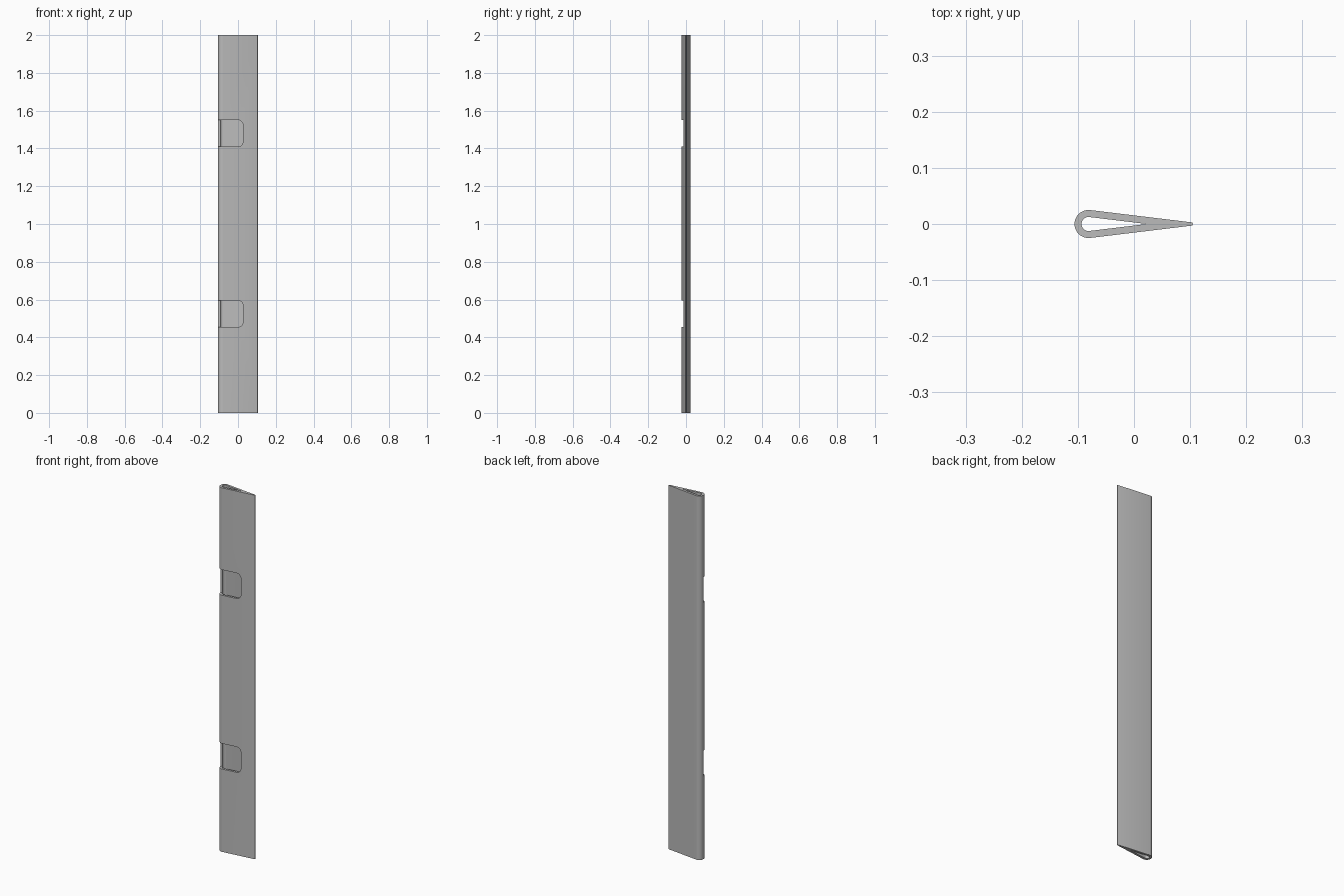
import bpy, bmesh, math
from mathutils import Vector

cube = bpy.data.objects.get("Cube")
if cube:
    bpy.data.objects.remove(cube)

HEIGHT = 2.0
NOSE_X, TAIL_X = -0.081, 0.105

grey = bpy.data.materials.new("plain grey")
grey.use_nodes = True
grey.diffuse_color = (0.5, 0.5, 0.5, 1)
grey.node_tree.nodes["Principled BSDF"].inputs["Base Color"].default_value = (0.5, 0.5, 0.5, 1)


def arc(cx, cy, radius, start, end, steps):
    angles = [math.radians(start + (end - start) * i / steps) for i in range(steps + 1)]
    return [(cx + radius * math.cos(a), cy + radius * math.sin(a)) for a in angles]


def finish(bm, name):
    bmesh.ops.recalc_face_normals(bm, faces=bm.faces)
    mesh = bpy.data.meshes.new(name)
    bm.to_mesh(mesh)
    bm.free()
    mesh.materials.append(grey)
    obj = bpy.data.objects.new(name, mesh)
    bpy.context.collection.objects.link(obj)
    return obj


def prism(name, outline, direction):
    """Extrude a closed outline of 3D points."""
    bm = bmesh.new()
    face = bm.faces.new([bm.verts.new(p) for p in outline])
    side = bmesh.ops.extrude_face_region(bm, geom=[face])["geom"]
    moved = [v for v in side if isinstance(v, bmesh.types.BMVert)]
    bmesh.ops.translate(bm, verts=moved, vec=Vector(direction))
    return finish(bm, name)


def subtract(target, cutter):
    mod = target.modifiers.new("cut", 'BOOLEAN')
    mod.operation = 'DIFFERENCE'
    mod.solver = 'EXACT'
    mod.object = cutter
    bpy.context.view_layer.objects.active = target
    bpy.ops.object.modifier_apply(modifier=mod.name)
    bpy.data.objects.remove(cutter)


# Teardrop blade: round nose, straight flanks, small rounded tail
nose = arc(NOSE_X, 0, 0.025, 84, 276, 24)
tail = arc(TAIL_X - 0.003, 0, 0.003, -84, 84, 6)
blade = prism("hollow_blade", [(x, y, 0) for x, y in nose + tail], (0, 0, HEIGHT))

# Tapered hollow running the full length
hollow = arc(NOSE_X, 0, 0.0125, 84, 276, 20) + [(0.023, 0)]
subtract(blade, prism("hollow_cutter", [(x, y, -0.1) for x, y in hollow], (0, 0, HEIGHT + 0.2)))

# Two round-cornered notches through the front wall and half the nose
for low in (0.455, 1.41):
    high, right, r = low + 0.14, 0.026, 0.025
    outline = [(-0.15, high), (-0.15, low)]
    outline += arc(right - r, low + r, r, -90, 0, 8)
    outline += arc(right - r, high - r, r, 0, 90, 8)
    subtract(blade, prism("notch_cutter", [(x, -0.1, z) for x, z in outline], (0, 0.1, 0)))

bpy.ops.object.select_all(action='DESELECT')
blade.select_set(True)
bpy.context.view_layer.objects.active = blade
bpy.ops.object.shade_smooth_by_angle(angle=math.radians(30))
